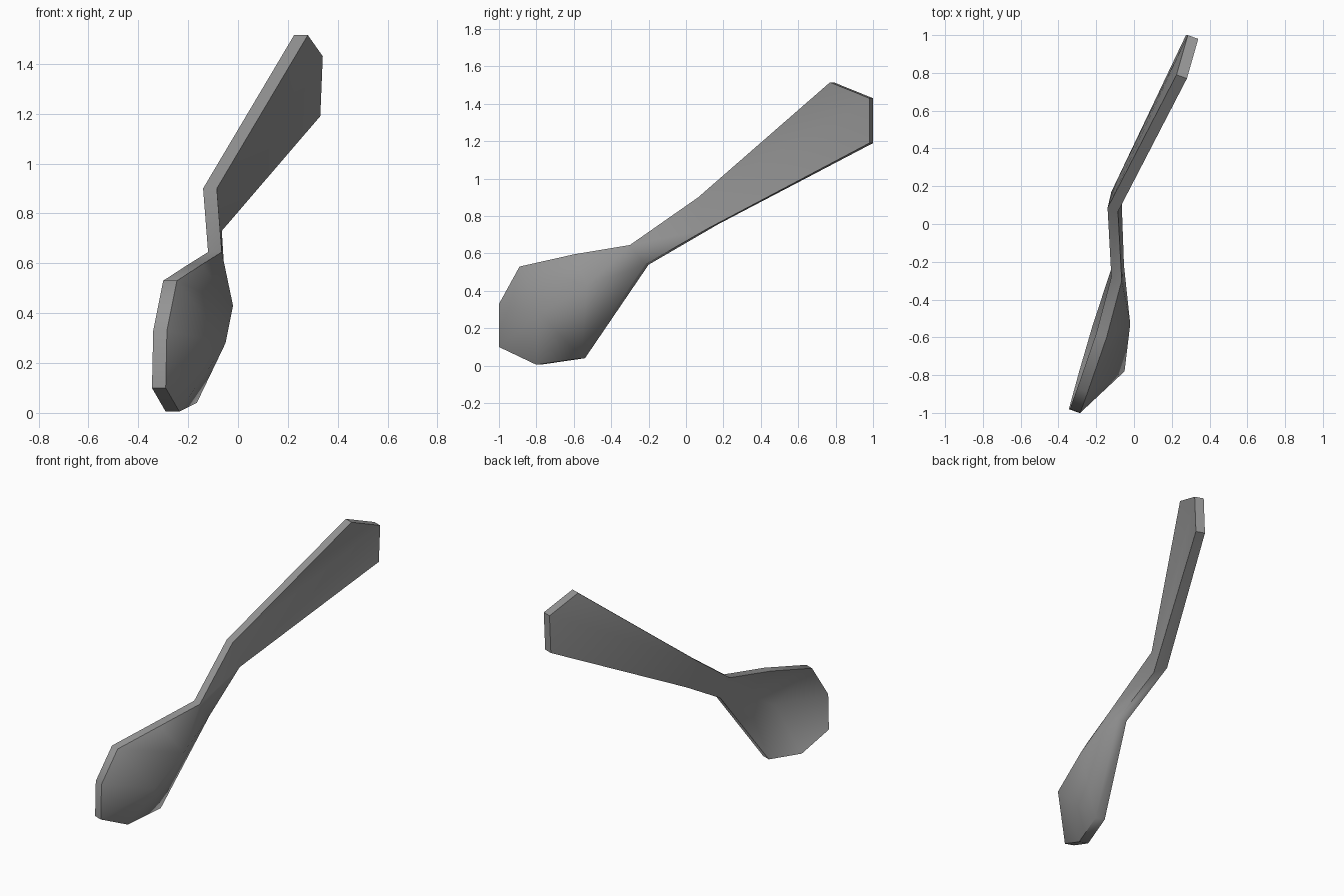
import bpy, bmesh
from mathutils import Vector

if "Cube" in bpy.data.objects:
    bpy.data.objects.remove(bpy.data.objects["Cube"])

# Inner sheet: rim points in order around the outline, then two bowl bottom points
pts = [(-.345, -.98, .10), (-.34, -.98, .33), (-.30, -.87, .53), (-.20, -.58, .595),
       (-.12, -.28, .645), (-.14, .085, .90), (.225, .79, 1.515), (.285, 1.0, 1.43),
       (.275, 1.0, 1.19), (-.12, .17, .755), (-.108, -.20, .54), (-.22, -.54, .04),
       (-.29, -.78, .005), (-.075, -.51, .43), (-.105, -.76, .28)]
RIM = 13
A, B = 13, 14

# Bowl, neck and handle facets of the sheet
facets = [(A, 10, 11), (A, 11, B), (B, 11, 12), (B, 12, 0), (B, 0, 1), (B, 1, 2),
          (A, B, 2), (A, 2, 3), (A, 3, 4), (A, 4, 10),
          (4, 5, 9), (4, 9, 10),
          (5, 6, 7), (5, 7, 9), (9, 7, 8)]

# Thicken the sheet sideways, closing the rim
offset = Vector((.055, -.02, 0))
bm = bmesh.new()
inner = [bm.verts.new(p) for p in pts]
outer = [bm.verts.new(Vector(p) + offset) for p in pts]
outer[9].co += Vector((0, -.04, -.025))
for f in facets:
    bm.faces.new([inner[i] for i in f])
    bm.faces.new([outer[i] for i in reversed(f)])
for i in range(RIM):
    j = (i + 1) % RIM
    bm.faces.new((inner[i], inner[j], outer[j], outer[i]))
bmesh.ops.recalc_face_normals(bm, faces=bm.faces)

mesh = bpy.data.meshes.new("spoon")
bm.to_mesh(mesh)
bm.free()
spoon = bpy.data.objects.new("spoon", mesh)
bpy.context.collection.objects.link(spoon)

# Grey metal
mat = bpy.data.materials.new("grey metal")
mat.diffuse_color = (.3, .3, .3, 1)
mat.use_nodes = True
mat.node_tree.nodes["Principled BSDF"].inputs["Base Color"].default_value = mat.diffuse_color
mesh.materials.append(mat)

# Smooth bowl and handle, crisp rim
bpy.context.view_layer.objects.active = spoon
spoon.select_set(True)
bpy.ops.object.shade_smooth_by_angle(angle=.9)
